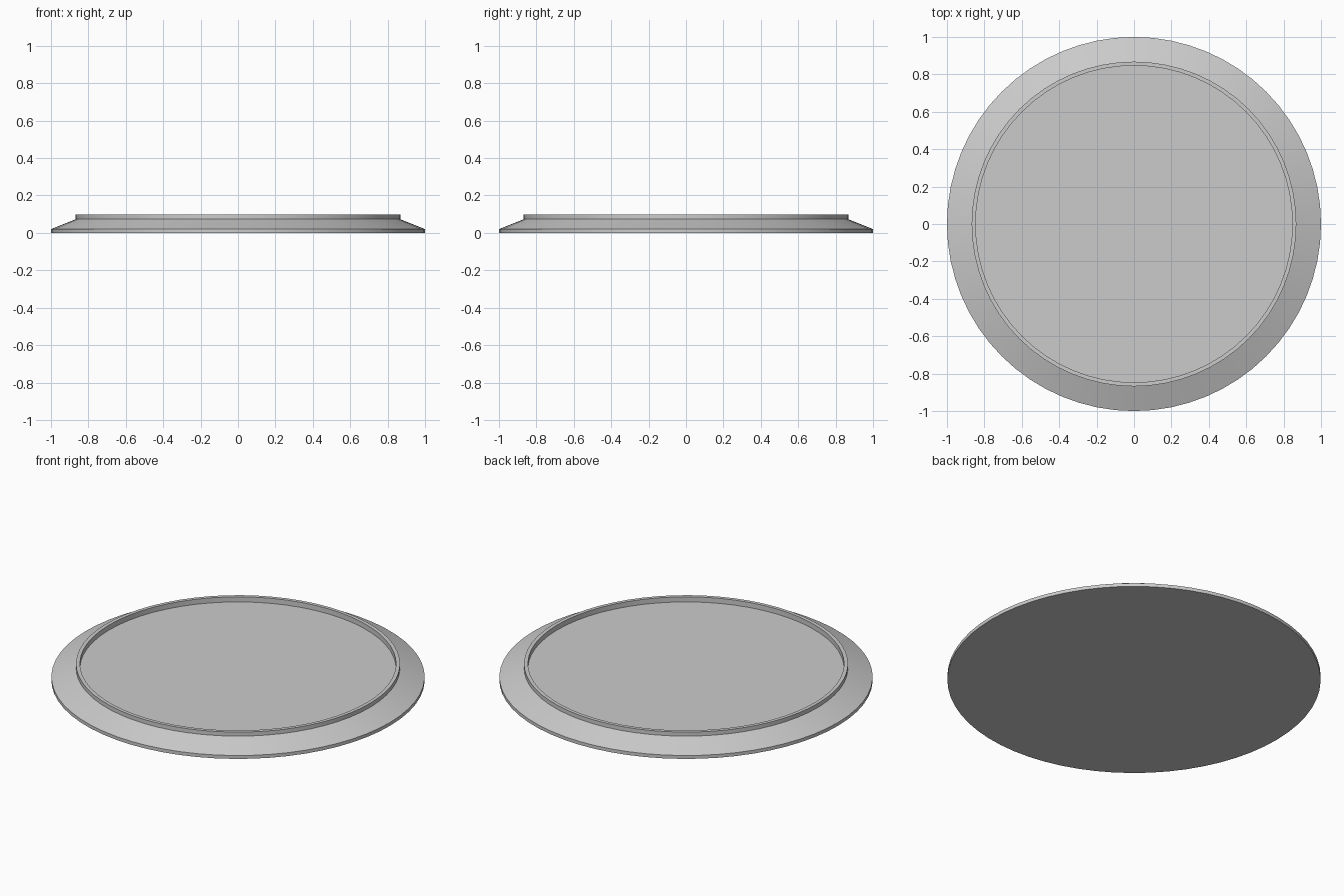
import bpy, bmesh
from math import cos, sin, tau

if "Cube" in bpy.data.objects:
    bpy.data.objects.remove(bpy.data.objects["Cube"])

SEGMENTS = 64

# Half profile (radius, height): base edge, sloped skirt, raised lip, recessed floor
PROFILE = [(1.0, 0.0), (1.0, 0.02), (0.868, 0.073), (0.868, 0.097),
           (0.847, 0.097), (0.847, 0.067)]


def lathe(name, profile, segments):
    bm = bmesh.new()
    rings = [[bm.verts.new((r * cos(tau * i / segments), r * sin(tau * i / segments), z))
              for i in range(segments)] for r, z in profile]
    for a, b in zip(rings, rings[1:]):
        for i in range(segments):
            j = (i + 1) % segments
            bm.faces.new((a[i], a[j], b[j], b[i]))
    # Flat underside and floor
    bm.faces.new(rings[0][::-1])
    bm.faces.new(rings[-1])
    mesh = bpy.data.meshes.new(name)
    bm.to_mesh(mesh)
    bm.free()
    obj = bpy.data.objects.new(name, mesh)
    bpy.context.collection.objects.link(obj)
    return obj


# Round base plate with a raised lip
base = lathe("round_base", PROFILE, SEGMENTS)
bpy.context.view_layer.objects.active = base
base.select_set(True)
bpy.ops.object.shade_smooth_by_angle(angle=0.35)
